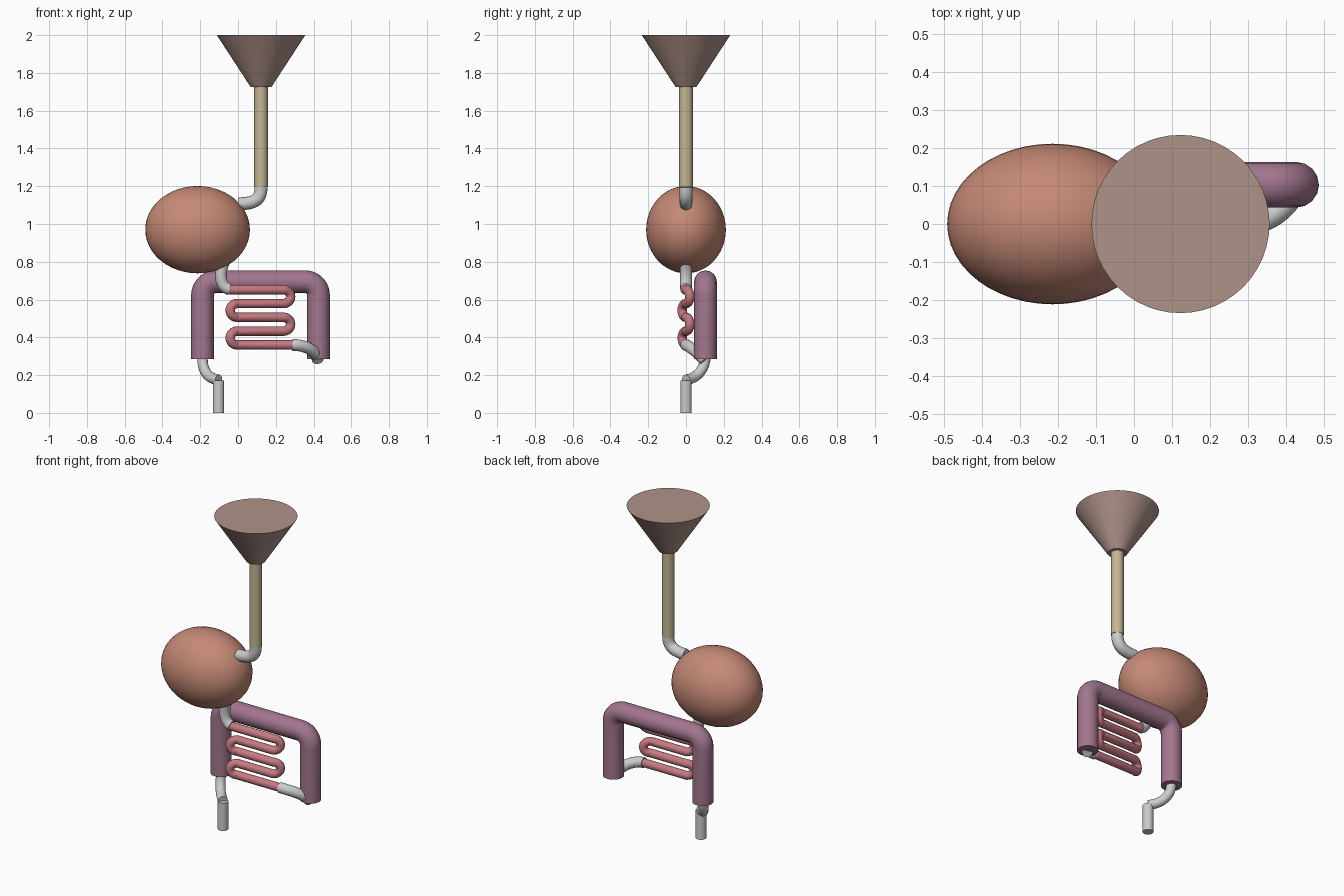
import bpy
from math import pi, sin, cos
from mathutils import Vector

if "Cube" in bpy.data.objects:
    bpy.data.objects.remove(bpy.data.objects["Cube"])


def material(name, rgb):
    m = bpy.data.materials.new(name)
    m.diffuse_color = (*rgb, 1)
    m.use_nodes = True
    m.node_tree.nodes["Principled BSDF"].inputs["Base Color"].default_value = m.diffuse_color
    return m


def finish(ob, name, mat=None):
    ob.name = ob.data.name = name
    if mat:
        ob.data.materials.clear()
        ob.data.materials.append(mat)
    bpy.ops.object.shade_smooth_by_angle()


def cone(name, x, z0, z1, r0, r1, mat=None):
    bpy.ops.mesh.primitive_cone_add(vertices=48, radius1=r0, radius2=r1, depth=z1 - z0,
                                    location=(x, 0, (z0 + z1) / 2))
    finish(bpy.context.object, name, mat)


def tube(name, points, radius, mat=None):
    """Capped round tube swept along a list of points."""
    cu = bpy.data.curves.new(name, 'CURVE')
    cu.dimensions = '3D'
    cu.bevel_depth, cu.bevel_resolution, cu.use_fill_caps = radius, 6, True
    sp = cu.splines.new('POLY')
    sp.points.add(len(points) - 1)
    for p, co in zip(sp.points, points):
        p.co = (*co, 1)
    ob = bpy.data.objects.new(name, cu)
    bpy.context.collection.objects.link(ob)
    bpy.ops.object.select_all(action='DESELECT')
    ob.select_set(True)
    bpy.context.view_layer.objects.active = ob
    bpy.ops.object.convert(target='MESH')
    finish(bpy.context.object, name, mat)


def bezier(a, b, c, d, n=16):
    a, b, c, d = map(Vector, (a, b, c, d))
    ts = [i / n for i in range(n + 1)]
    return [a * (1-t)**3 + b * 3*t*(1-t)**2 + c * 3*t*t*(1-t) + d * t**3 for t in ts]


def arc(cx, cz, r, a0, a1, y=0, wave=0, n=12):
    """Arc in the xz plane, optionally bulging in y."""
    return [(cx + r * cos(a0 + (a1 - a0) * i / n), y + wave * sin(pi * i / n),
             cz + r * sin(a0 + (a1 - a0) * i / n)) for i in range(n + 1)]


brown = material("mouth_brown", (0.43, 0.29, 0.25))
tan = material("gullet_tan", (0.56, 0.47, 0.30))
orange = material("stomach_orange", (0.56, 0.25, 0.18))
pink = material("small_intestine_pink", (0.56, 0.19, 0.22))
purple = material("large_intestine_purple", (0.36, 0.18, 0.27))

# Funnel and straight pipe
cone("mouth_funnel", 0.122, 1.725, 2.0, 0.055, 0.234, brown)
cone("gullet_pipe", 0.122, 1.195, 1.725, 0.036, 0.036, tan)

# Stomach
bpy.ops.mesh.primitive_uv_sphere_add(segments=48, ring_count=24, radius=1, location=(-0.214, 0, 0.97))
bpy.context.object.scale = (0.277, 0.211, 0.231)
bpy.ops.object.transform_apply(location=False, rotation=False)
finish(bpy.context.object, "stomach", orange)

# Elbows into and out of the stomach
tube("stomach_inlet", bezier((0.122, 0, 1.195), (0.122, 0, 1.13), (0.09, 0, 1.107), (0.0, 0, 1.107)), 0.034)
tube("stomach_outlet", bezier((-0.07, 0, 0.81), (-0.10, 0, 0.75), (-0.10, 0, 0.665), (-0.045, 0, 0.655)), 0.031)

# Small intestine: serpentine tube, bends bulging alternately back and front
top, step, left, right = 0.652, 0.073, -0.005, 0.242
path = [(-0.05, 0, top)]
for i in range(4):
    s = 1 if i % 2 == 0 else -1
    path += arc(right if s > 0 else left, top - step * (i + 0.5), step / 2,
                pi / 2, pi / 2 - s * pi, wave=0.02 * s)
path.append((0.29, 0, top - 4 * step))
tube("small_intestine", path, 0.025, pink)

# Connector between the intestines
tube("intestine_connector", bezier((0.288, 0, 0.36), (0.35, 0, 0.36), (0.415, 0.05, 0.335), (0.422, 0.098, 0.28)), 0.031)

# Large intestine: upside-down U behind
xl, xr, y, b, zt = -0.188, 0.426, 0.103, 0.07, 0.694
path = [(xl, y, 0.285)] + arc(xl + b, zt - b, b, pi, pi / 2, y)
path += arc(xr - b, zt - b, b, pi / 2, 0, y) + [(xr, y, 0.285)]
tube("large_intestine", path, 0.06, purple)

# Lower elbow and outlet pipe
tube("outlet_connector", bezier((xl, y, 0.29), (xl, 0.095, 0.22), (-0.16, 0.05, 0.182), (-0.103, 0, 0.175)), 0.028)
cone("outlet_pipe", -0.103, 0, 0.172, 0.03, 0.03)
